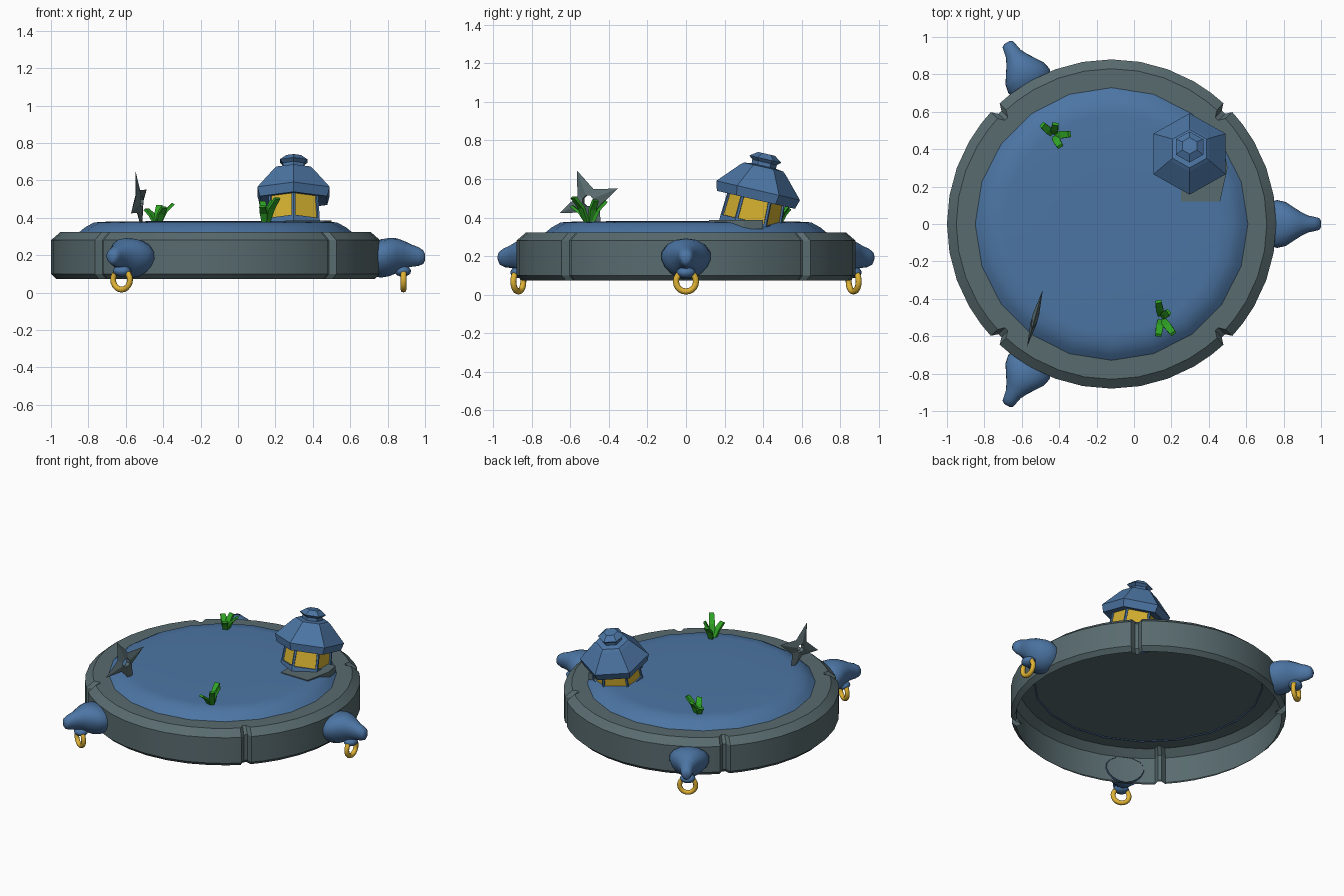
import bpy, bmesh, math
from mathutils import Vector, Matrix

if "Cube" in bpy.data.objects:
    bpy.data.objects.remove(bpy.data.objects["Cube"])

CX = -0.12  # centre of the round base


def material(name, rgb):
    m = bpy.data.materials.new(name)
    m.diffuse_color = (*rgb, 1)
    m.use_nodes = True
    m.node_tree.nodes["Principled BSDF"].inputs["Base Color"].default_value = m.diffuse_color
    return m


BLUE = material("blue", (0.072, 0.178, 0.37))
STONE = material("stone_grey", (0.098, 0.146, 0.157))
GOLD = material("gold", (0.74, 0.45, 0.035))
WINDOW = material("window_yellow", (0.67, 0.44, 0.03))
GREEN = material("leaf_green", (0.028, 0.36, 0.018))


def make(name, bm, mats, smooth=None, matrix=None, recalc=True):
    if recalc:
        bmesh.ops.recalc_face_normals(bm, faces=bm.faces)
    me = bpy.data.meshes.new(name)
    bm.to_mesh(me)
    bm.free()
    for m in mats:
        me.materials.append(m)
    ob = bpy.data.objects.new(name, me)
    bpy.context.collection.objects.link(ob)
    if matrix:
        ob.matrix_world = matrix
    if smooth:
        bpy.context.view_layer.objects.active = ob
        ob.select_set(True)
        bpy.ops.object.shade_smooth_by_angle(angle=math.radians(smooth))
        ob.select_set(False)
    return ob


def loft(bm, rings, cap_start=False, cap_end=False):
    """Join rings of points with quads; returns the face rows."""
    vs = [[bm.verts.new(p) for p in ring] for ring in rings]
    n = len(vs[0])
    rows = []
    for a, b in zip(vs, vs[1:]):
        rows.append([bm.faces.new((a[i], a[(i + 1) % n], b[(i + 1) % n], b[i]))
                     for i in range(n)])
    if cap_start:
        bm.faces.new(vs[0][::-1])
    if cap_end:
        bm.faces.new(vs[-1])
    return rows


def circle(r, z, n, phase=0.0):
    return [(r * math.cos(phase + math.tau * i / n),
             r * math.sin(phase + math.tau * i / n), z) for i in range(n)]


# Stone base: open-bottomed shell with four vertical grooves on the diagonals
angles = []
for q in range(4):
    for a, cut in ((-37.5, 0), (-30, 0), (-20, 0), (-10, 0), (0, 0), (10, 0), (20, 0),
                   (30, 0), (37.5, 0), (42.8, 0), (44.2, 1), (45.8, 1), (47.2, 0)):
        angles.append((math.radians(a + 90 * q), cut))
profile = [(0.85, 0.072, 1), (0.88, 0.1, 1), (0.88, 0.28, 1), (0.83, 0.323, 1), (0.72, 0.323, 0)]
bm = bmesh.new()
loft(bm, [[((r - 0.035 * g * c) * math.cos(a), (r - 0.035 * g * c) * math.sin(a), z)
           for a, c in angles] for r, z, g in profile], cap_end=True)
make("stone_base", bm, [STONE], 25, Matrix.Translation((CX, 0, 0)), recalc=False)

# Shallow blue mound on top
bm = bmesh.new()
loft(bm, [circle(r, z, 20, math.pi / 2) for r, z in
          ((0.735, 0.318), (0.70, 0.347), (0.65, 0.375), (0.58, 0.379), (0.3, 0.382))],
     cap_end=True)
make("blue_mound", bm, [BLUE], 40, Matrix.Translation((CX, 0, 0)), recalc=False)

# Grey slab beside the lantern
bm = bmesh.new()
slab = [(0.25, 0.12), (0.46, 0.12), (0.5, 0.3), (0.48, 0.4), (0.25, 0.4)]
loft(bm, [[(x, y, z) for x, y in slab] for z in (0.34, 0.386)], True, True)
make("lantern_slab", bm, [STONE])

# Lantern: leaning hexagonal body and roof
LEAN = Matrix.Translation((0.297, 0.335, 0.37)) @ Matrix.Rotation(math.radians(-13), 4, 'X')
HEX = math.pi / 2
bm = bmesh.new()
rows = loft(bm, [circle(r, z, 6, HEX) for r, z in
                 ((0.162, -0.06), (0.162, 0.0), (0.152, 0.15))], True, True)
panes = rows[1]
bmesh.ops.recalc_face_normals(bm, faces=bm.faces)
bmesh.ops.inset_individual(bm, faces=panes, thickness=0.016, depth=0)
bmesh.ops.inset_individual(bm, faces=panes, thickness=0.002, depth=-0.01)
for f in panes:
    f.material_index = 1
make("lantern_body", bm, [BLUE, WINDOW], matrix=LEAN)

bm = bmesh.new()
loft(bm, [circle(r, z, 6, HEX) for r, z in
          ((0.14, 0.135), (0.208, 0.125), (0.223, 0.175), (0.122, 0.285), (0.105, 0.3),
           (0.065, 0.305), (0.065, 0.325), (0.085, 0.342), (0.045, 0.37))], True, True)
make("lantern_roof", bm, [BLUE], matrix=LEAN)

# Three animal heads holding gold rings, spread around the base
sections = [(0.855, 0.12, 0.085, 0.268), (0.885, 0.128, 0.08, 0.285), (0.93, 0.118, 0.088, 0.292),
            (0.97, 0.092, 0.105, 0.29), (1.01, 0.066, 0.13, 0.275), (1.05, 0.045, 0.138, 0.256),
            (1.085, 0.038, 0.142, 0.243), (1.11, 0.032, 0.153, 0.226), (1.12, 0.017, 0.17, 0.207)]


def head_section(r, w, lo, hi, n=16):
    pts = []
    for i in range(n):
        a = math.tau * i / n
        s = math.sin(a)
        taper = 1 + 0.18 * s  # narrower towards the chin
        pts.append((r, w * math.cos(a) * taper, (lo + hi) / 2 + (hi - lo) / 2 * s))
    return pts


for k in range(3):
    place = Matrix.Translation((CX, 0, 0)) @ Matrix.Rotation(math.tau * k / 3, 4, 'Z')
    bm = bmesh.new()
    loft(bm, [head_section(*s) for s in sections], False, True)
    make(f"head_{k + 1}", bm, [BLUE], 60, place)

    bm = bmesh.new()
    bmesh.ops.create_uvsphere(bm, u_segments=12, v_segments=8, radius=1)
    bmesh.ops.transform(bm, verts=bm.verts, matrix=Matrix.Translation((1.0, 0, 0.115))
                        @ Matrix.Diagonal((0.045, 0.05, 0.03, 1)))
    make(f"jaw_{k + 1}", bm, [BLUE], 60, place)

    bm = bmesh.new()
    n, m, R, t = 20, 8, 0.052, 0.016
    tube = []
    for i in range(n + 1):
        a = math.tau * i / n
        tube.append([(1.005 + t * math.sin(math.tau * j / m),
                      (R + t * math.cos(math.tau * j / m)) * math.cos(a),
                      0.068 + (R + t * math.cos(math.tau * j / m)) * math.sin(a))
                     for j in range(m)])
    loft(bm, tube)
    bmesh.ops.remove_doubles(bm, verts=bm.verts, dist=1e-5)
    make(f"gold_ring_{k + 1}", bm, [GOLD], 60, place)

# Four-pointed metal star with a hole, stuck upright in the mound
U = Vector((0.266, 0.964, 0))
W = Vector((0.964, -0.266, 0))
C = Vector((-0.53, -0.505, 0.487))


def star_ring(tip, valley, off):
    ring = []
    for i in range(8):
        r = valley if i % 2 else tip
        a = math.radians(22) + math.pi / 4 * i
        ring.append(C + U * r * math.cos(a) + Vector((0, 0, r * math.sin(a))) + W * off)
    return ring


bm = bmesh.new()
loft(bm, [star_ring(0.03, 0.03, -0.017), star_ring(0.17, 0.066, 0),
          star_ring(0.03, 0.03, 0.017), star_ring(0.03, 0.03, -0.017)])
bmesh.ops.remove_doubles(bm, verts=bm.verts, dist=1e-5)
make("metal_star", bm, [STONE])


# Plant clusters: flat curved blades fanning out of one root
def plant(name, root, tips):
    bm = bmesh.new()
    root = Vector(root)
    for tip in tips:
        d = Vector(tip) - root
        flat = Vector((d.x, d.y, 0))
        start = root + flat * 0.15
        mid = root + flat * 0.5 + Vector((0, 0, d.z * 0.6))
        side = Vector((-d.y, d.x, 0)).normalized()
        path = [start, mid, Vector(tip)]
        rings = []
        for p, w in zip(path, (0.014, 0.02, 0.016)):
            thick = (flat.normalized() - Vector((0, 0, 0.6))).normalized() * 0.008
            rings.append([p + side * w + thick, p - side * w + thick,
                          p - side * w - thick, p + side * w - thick])
        loft(bm, rings, True, True)
    make(name, bm, [GREEN])


plant("plant_back", (-0.43, 0.475, 0.37),
      [(-0.49, 0.53, 0.445), (-0.42, 0.535, 0.465), (-0.345, 0.48, 0.475), (-0.395, 0.415, 0.455)])
plant("plant_front", (0.145, -0.5, 0.37),
      [(0.21, -0.585, 0.505), (0.13, -0.595, 0.46), (0.13, -0.415, 0.485), (0.185, -0.47, 0.49)])
